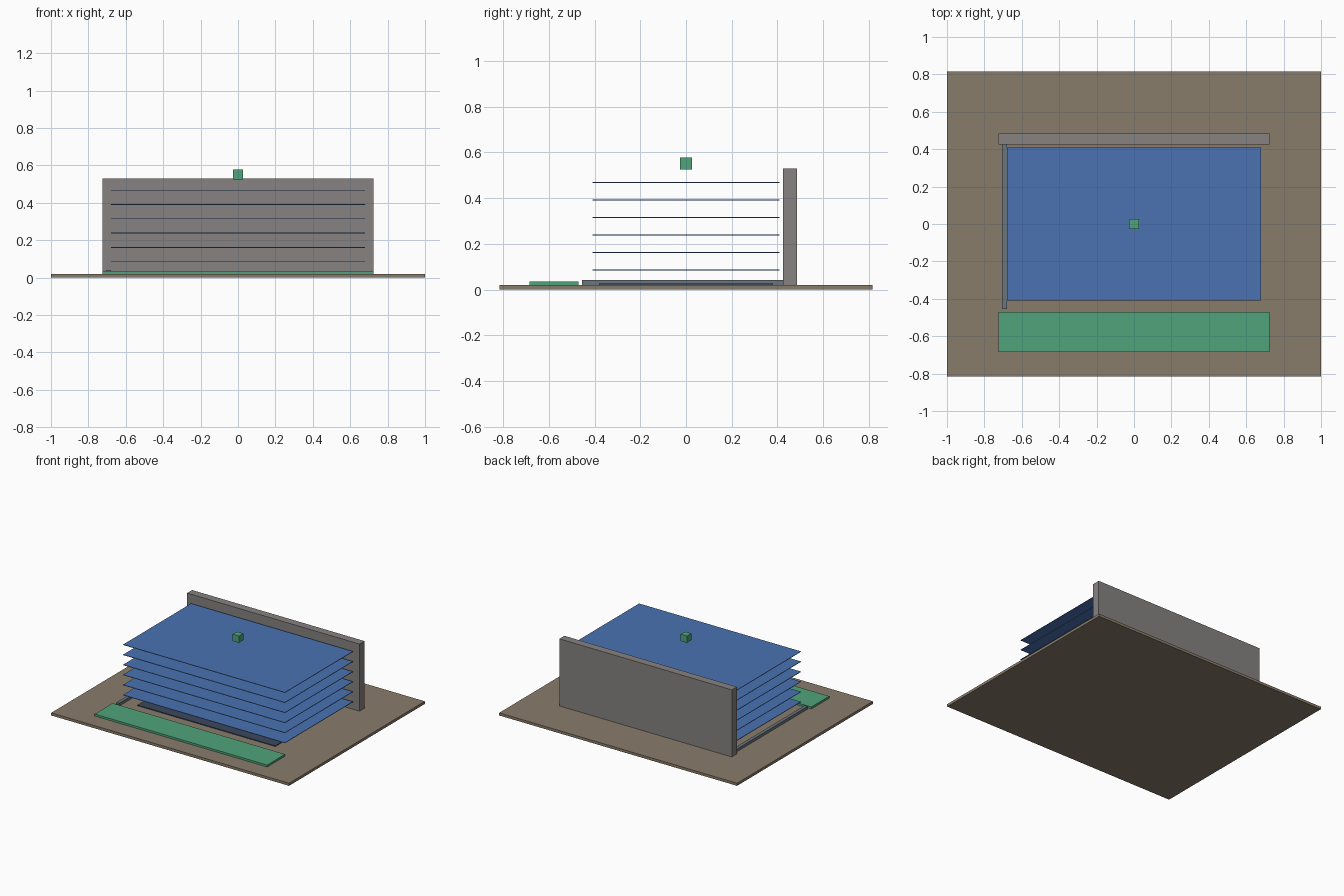
import bpy, bmesh

if "Cube" in bpy.data.objects:
    bpy.data.objects.remove(bpy.data.objects["Cube"])


def material(name, rgb):
    m = bpy.data.materials.new(name)
    m.diffuse_color = (*rgb, 1)
    m.use_nodes = True
    m.node_tree.nodes["Principled BSDF"].inputs["Base Color"].default_value = m.diffuse_color
    return m


def box(name, x, y, z, mat=None):
    """Box from (min, max) ranges on each axis."""
    bm = bmesh.new()
    bmesh.ops.create_cube(bm, size=1)
    for v in bm.verts:
        v.co = [lo + (c + 0.5) * (hi - lo) for c, (lo, hi) in zip(v.co, (x, y, z))]
    me = bpy.data.meshes.new(name)
    bm.to_mesh(me)
    bm.free()
    ob = bpy.data.objects.new(name, me)
    bpy.context.collection.objects.link(ob)
    if mat:
        me.materials.append(mat)
    return ob


earth = material("earth", (0.25, 0.20, 0.145))
blue = material("blue", (0.07, 0.17, 0.45))
navy = material("navy", (0.045, 0.065, 0.11))
green = material("green", (0.08, 0.37, 0.2))
slate = material("slate", (0.15, 0.18, 0.21))
stone = material("stone", (0.24, 0.225, 0.22))

# ground plate, rear wall and front planting strip
box("base_plate", (-1, 1), (-0.815, 0.815), (0, 0.02), earth)
box("back_wall", (-0.725, 0.725), (0.425, 0.485), (0.02, 0.53), stone)
box("front_strip", (-0.725, 0.725), (-0.685, -0.47), (0.02, 0.035), green)

# low rail along the left side and dark panel under the stack
box("left_rail", (-0.705, -0.68), (-0.455, 0.425), (0.02, 0.041), slate)
box("floor_panel", (-0.58, 0.58), (-0.38, 0.38), (0.02, 0.026), navy)

# stack of six floating sheets
for i in range(6):
    z = 0.085 + i * 0.0765
    box(f"sheet_{i + 1}", (-0.68, 0.68), (-0.408, 0.408), (z - 0.002, z + 0.002), blue)

# small marker cube above the stack
box("marker_cube", (-0.026, 0.026), (-0.026, 0.026), (0.525, 0.577), green)
